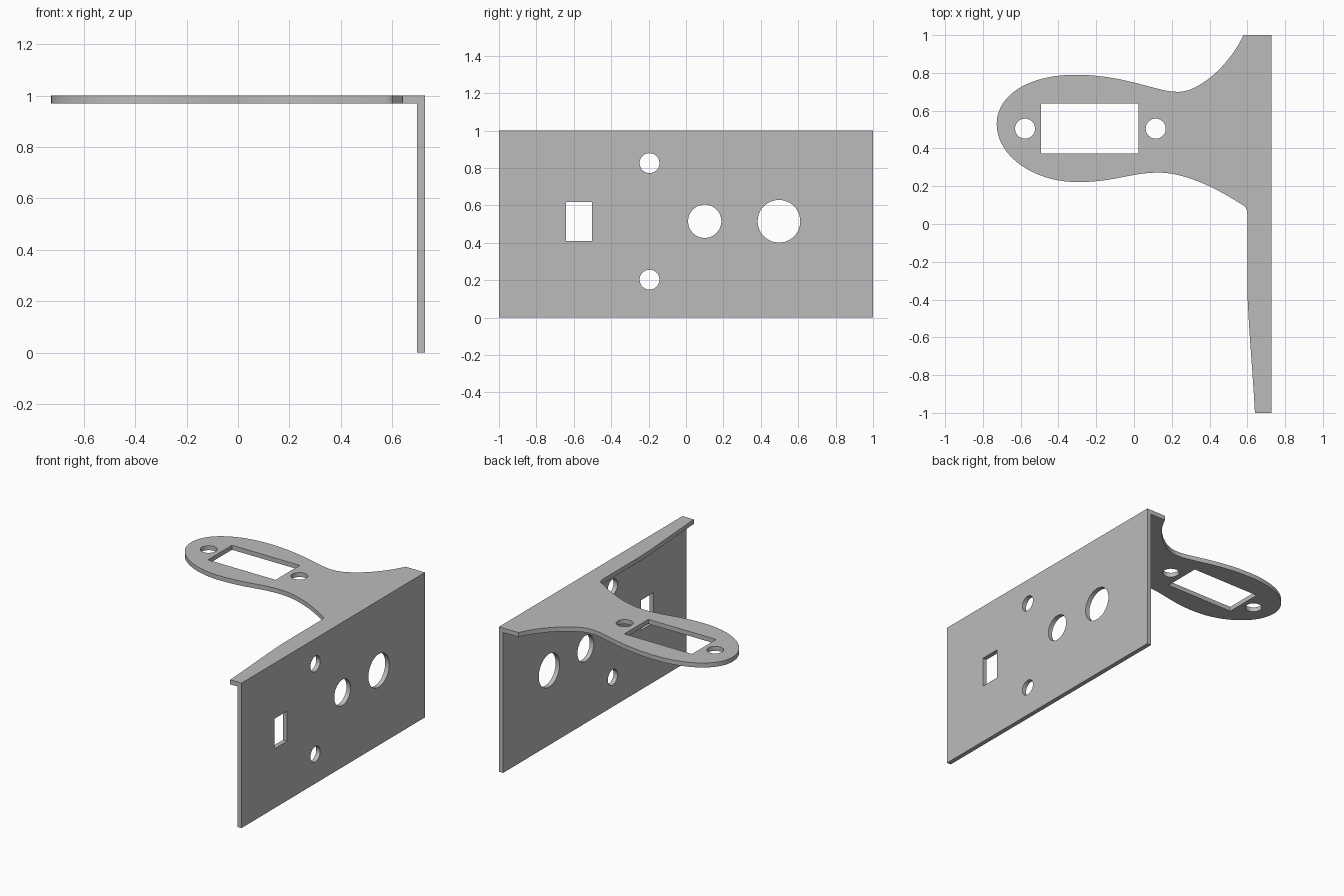
import bpy, bmesh, math
from mathutils import Vector
from mathutils.geometry import interpolate_bezier

cube = bpy.data.objects.get("Cube")
if cube:
    bpy.data.objects.remove(cube, do_unlink=True)

grey = bpy.data.materials.new("plain grey")
grey.use_nodes = True
grey.diffuse_color = (0.5, 0.5, 0.5, 1)
grey.node_tree.nodes["Principled BSDF"].inputs["Base Color"].default_value = grey.diffuse_color

THICK = 0.031
EDGE = 0.727          # outer face of the wall
INNER = EDGE - THICK  # inner face of the wall


def circle(cx, cy, r, n=48):
    return [(cx + r * math.cos(math.tau * i / n), cy + r * math.sin(math.tau * i / n))
            for i in range(n)]


def rect(x0, x1, y0, y1):
    return [(x0, y0), (x1, y0), (x1, y1), (x0, y1)]


def bezier_path(start, segments, n=20):
    """Chain of cubic segments (handle, handle, end); a lone point is a straight run."""
    pts = [start]
    for seg in segments:
        if len(seg) == 1:
            pts.append(seg[0])
        else:
            a, b, c, d = (Vector((*p, 0)) for p in (pts[-1], *seg))
            pts += [tuple(p.xy) for p in interpolate_bezier(a, b, c, d, n)[1:]]
    return pts


def sheet(name, outlines, location, rotation=(0, 0, 0)):
    """Flat sheet with holes, made from closed outlines."""
    curve = bpy.data.curves.new(name, "CURVE")
    curve.dimensions = "2D"
    curve.fill_mode = "BOTH"
    curve.extrude = THICK / 2
    for pts in outlines:
        spline = curve.splines.new("POLY")
        spline.points.add(len(pts) - 1)
        for point, (x, y) in zip(spline.points, pts):
            point.co = (x, y, 0, 1)
        spline.use_cyclic_u = True
    helper = bpy.data.objects.new(name + "_outline", curve)
    bpy.context.collection.objects.link(helper)
    bpy.context.view_layer.update()
    deps = bpy.context.evaluated_depsgraph_get()
    mesh = bpy.data.meshes.new_from_object(helper.evaluated_get(deps))
    bpy.data.objects.remove(helper, do_unlink=True)

    bm = bmesh.new()
    bm.from_mesh(mesh)
    bmesh.ops.remove_doubles(bm, verts=bm.verts, dist=0.0001)
    bmesh.ops.recalc_face_normals(bm, faces=bm.faces)
    bm.to_mesh(mesh)
    bm.free()
    mesh.materials.clear()
    mesh.materials.append(grey)

    obj = bpy.data.objects.new(name, mesh)
    obj.location, obj.rotation_euler = location, rotation
    bpy.context.collection.objects.link(obj)
    bpy.ops.object.select_all(action="DESELECT")
    obj.select_set(True)
    bpy.context.view_layer.objects.active = obj
    bpy.ops.object.shade_smooth_by_angle(angle=math.radians(30))
    return obj


# Upright wall with its holes, drawn in y and z
sheet("mounting_wall", [
    rect(-1, 1, 0, 1),
    rect(-0.642, -0.503, 0.41, 0.617),
    circle(-0.195, 0.826, 0.053),
    circle(-0.195, 0.203, 0.053),
    circle(0.1, 0.515, 0.089),
    circle(0.497, 0.515, 0.114),
], (EDGE - THICK / 2, 0, 0), (math.pi / 2, 0, math.pi / 2))

# Top flange with the rounded arm, drawn in x and y
arm = bezier_path((INNER, 1), [
    [(0.58, 1)],
    [(0.50, 0.83), (0.33, 0.69), (0.225, 0.70)],
    [(0.12, 0.70), (-0.05, 0.79), (-0.31, 0.79)],
    [(-0.56, 0.79), (-0.727, 0.68), (-0.727, 0.53)],
    [(-0.727, 0.36), (-0.53, 0.222), (-0.30, 0.222)],
    [(-0.10, 0.222), (-0.02, 0.272), (0.13, 0.272)],
    [(0.28, 0.272), (0.45, 0.18), (0.56, 0.11)],
    [(0.59, 0.095), (0.60, 0.08), (0.60, 0.05)],
    [(0.60, -0.36)],
    [(0.61, -0.6), (0.63, -0.8), (0.64, -1)],
    [(INNER, -1)],
])
sheet("flange_arm", [
    arm,
    rect(-0.492, 0.025, 0.374, 0.637),
    circle(-0.577, 0.505, 0.053),
    circle(0.115, 0.505, 0.053),
], (0, 0, 1 - THICK / 2))
